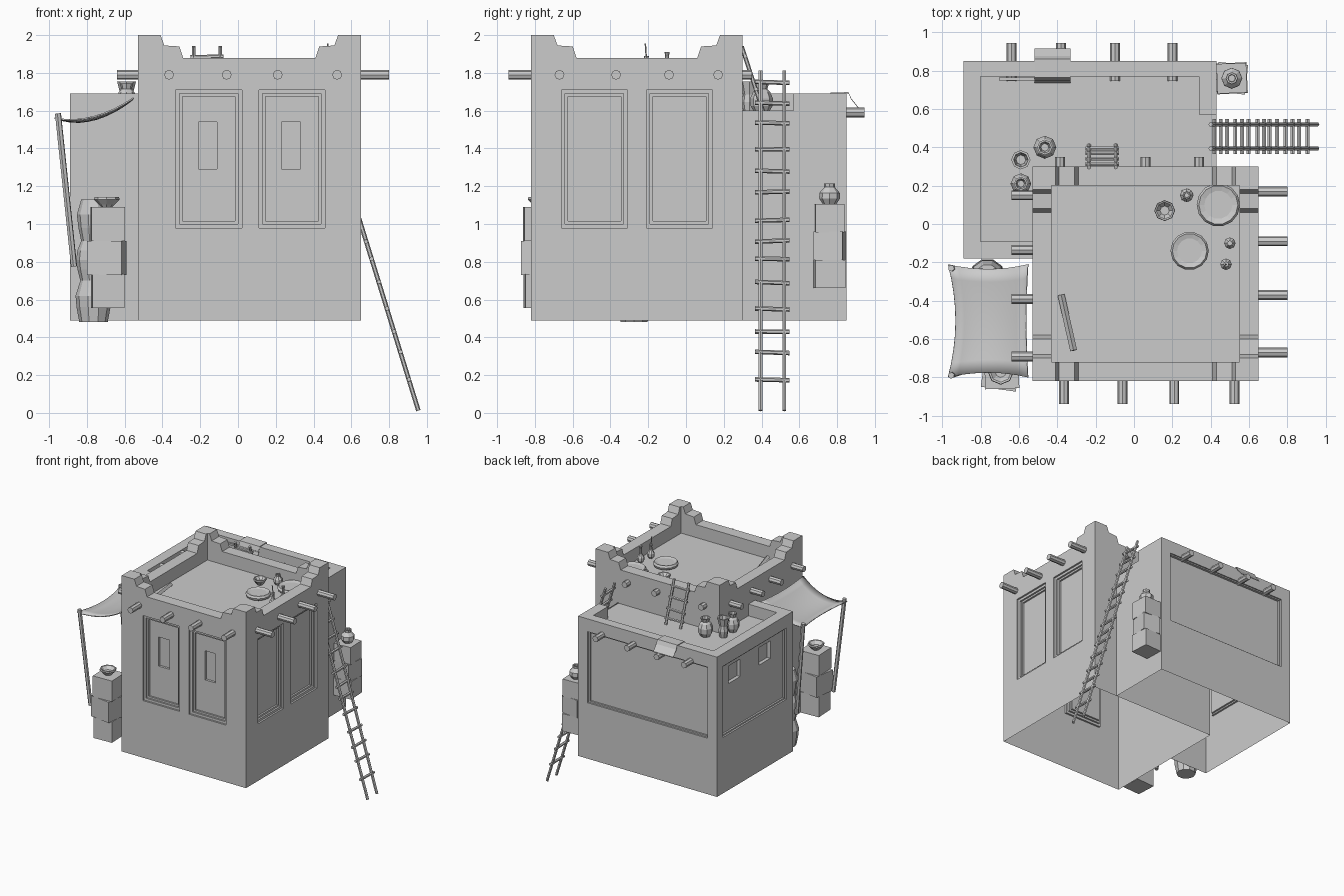
import bpy, bmesh, math, random
from mathutils import Vector, Matrix

if "Cube" in bpy.data.objects:
    bpy.data.objects.remove(bpy.data.objects["Cube"])

random.seed(4)


def finish(name, bm, recalc=True):
    bmesh.ops.remove_doubles(bm, verts=bm.verts, dist=1e-5)
    if recalc:
        bmesh.ops.recalc_face_normals(bm, faces=bm.faces)
    me = bpy.data.meshes.new(name)
    bm.to_mesh(me)
    bm.free()
    ob = bpy.data.objects.new(name, me)
    bpy.context.collection.objects.link(ob)
    return ob


def prism(name, pts, vec):
    """Polygon of 3D points extruded along vec."""
    bm = bmesh.new()
    a = [bm.verts.new(p) for p in pts]
    b = [bm.verts.new(Vector(p) + Vector(vec)) for p in pts]
    bm.faces.new(a)
    bm.faces.new(b[::-1])
    for i in range(len(a)):
        j = (i + 1) % len(a)
        bm.faces.new((a[i], b[i], b[j], a[j]))
    return finish(name, bm)


def box(name, loc, size, rot=0):
    bm = bmesh.new()
    m = Matrix.Translation(loc) @ Matrix.Rotation(math.radians(rot), 4, 'Z') @ Matrix.Diagonal((*size, 1))
    bmesh.ops.create_cube(bm, size=1, matrix=m)
    return finish(name, bm)


def pole(name, a, b, r, segs=8):
    a, b = Vector(a), Vector(b)
    bm = bmesh.new()
    m = Matrix.Translation((a + b) / 2) @ (b - a).to_track_quat('Z', 'Y').to_matrix().to_4x4()
    bmesh.ops.create_cone(bm, cap_ends=True, segments=segs, radius1=r, radius2=r,
                          depth=(b - a).length, matrix=m)
    return finish(name, bm)


def lathe(name, profile, loc, segs=8):
    bm = bmesh.new()
    rings = [[bm.verts.new((loc[0] + r * math.cos(2 * math.pi * i / segs),
                            loc[1] + r * math.sin(2 * math.pi * i / segs), loc[2] + z))
              for i in range(segs)] for r, z in profile]
    for p, q in zip(rings, rings[1:]):
        for i in range(segs):
            j = (i + 1) % segs
            bm.faces.new((p[i], p[j], q[j], q[i]))
    bm.faces.new(rings[0][::-1])
    bm.faces.new(rings[-1])
    return finish(name, bm)


def fill(bm, P, rect, d, holes):
    """Flat rectangle at depth d with recessed (rect, depth, inner holes) panels."""
    us = sorted({rect[0], rect[1], *[u for h in holes for u in h[0][:2]]})
    zs = sorted({rect[2], rect[3], *[z for h in holes for z in h[0][2:]]})
    for u0, u1 in zip(us, us[1:]):
        for z0, z1 in zip(zs, zs[1:]):
            cu, cz = (u0 + u1) / 2, (z0 + z1) / 2
            if any(h[0][0] < cu < h[0][1] and h[0][2] < cz < h[0][3] for h in holes):
                continue
            bm.faces.new([bm.verts.new(P(*c, d)) for c in ((u0, z0), (u1, z0), (u1, z1), (u0, z1))])
    for r, dd, inner in holes:
        c = [(r[0], r[2]), (r[1], r[2]), (r[1], r[3]), (r[0], r[3])]
        for p, q in zip(c, c[1:] + c[:1]):
            bm.faces.new([bm.verts.new(v) for v in (P(*p, d), P(*q, d), P(*q, d + dd), P(*p, d + dd))])
        fill(bm, P, r, d + dd, inner)


def wall(name, a, b, top, holes=()):
    a, b = Vector((*a, 0)), Vector((*b, 0))
    u = (b - a).normalized()
    n = u.cross(Vector((0, 0, 1)))
    bm = bmesh.new()
    fill(bm, lambda x, z, d: a + u * x - n * d + Vector((0, 0, z)), (0, (b - a).length, .49, top), 0, list(holes))
    return finish(name, bm, False)


def framed(u0, u1, z0, z1, inner=(), steps=(.02, .015)):
    """Panel with stepped frame."""
    if not steps:
        return ((u0, u1, z0, z1), .015, list(inner))
    s = steps[0]
    return ((u0, u1, z0, z1), .015, [framed(u0 + s, u1 - s, z0 + s, z1 - s, inner, steps[1:])])


# Tower walls with stepped window recesses
X0, X1, Y0, Y1 = -.53, .65, -.82, .30
wall("tower_front_wall", (X0, Y0), (X1, Y0), 1.76,
     [framed(u, u + .35, .98, 1.71, [((u + .12, u + .22, 1.29, 1.54), .02, [])]) for u in (.20, .64)])
wall("tower_right_wall", (X1, Y0), (X1, Y1), 1.76, [framed(u, u + .35, .98, 1.71) for u in (.16, .61)])
wall("tower_back_wall", (X1, Y1), (X0, Y1), 1.76)
wall("tower_left_wall", (X0, Y1), (X0, Y0), 1.76)
box("tower_roof", (.06, -.26, 1.755), (1.17, 1.11, .03))

# Stepped parapet, one profile per side
def stepped(w):
    left = [(0, 1.76), (0, 2.0), (.12, 2.0), (.14, 1.945), (.22, 1.94), (.24, 1.88)]
    return left + [(w - u, z) for u, z in left[::-1]]

for nm, y in (("front", Y0), ("back", Y1 - .1)):
    prism("parapet_" + nm, [(X0 + u, y, z) for u, z in stepped(X1 - X0)], (0, .1, 0))
for nm, x in (("left", X0), ("right", X1 - .1)):
    prism("parapet_" + nm, [(x, Y0 + u, z) for u, z in stepped(Y1 - Y0)], (.1, 0, 0))

# Lower rear house
wall("house_right_wall", (.43, .30), (.43, .85), 1.60)
wall("house_back_wall", (.43, .85), (-.89, .85), 1.60, [framed(.09, 1.23, .97, 1.585, (), (.012,))])
wall("house_left_wall", (-.89, .85), (-.89, -.18), 1.60,
     [framed(.08, .94, .97, 1.585, [((u, u + .155, 1.38, 1.53), .03, []) for u in (.20, .61)], (.012,))])
wall("house_front_wall", (-.89, -.18), (-.53, -.18), 1.60)
prism("house_roof", [(-.88, -.17, 1.57), (-.53, -.17, 1.57), (-.53, .30, 1.57), (.43, .30, 1.57),
                     (.43, .84, 1.57), (-.88, .84, 1.57)], (0, 0, .02))
prism("house_parapet", [(x, y, 1.58) for x, y in (
    (.43, .57), (.43, .85), (-.89, .85), (-.89, -.18), (-.53, -.18),
    (-.53, -.09), (-.80, -.09), (-.80, .77), (.34, .77), (.34, .57))], (0, 0, .11))

# Projecting roof beams
for x in (-.365, -.06, .21, .525):
    pole("front_beam", (x, -.94, 1.79), (x, -.74, 1.79), .026)
for y in (.17, -.09, -.37, -.67):
    pole("right_beam", (.80, y, 1.79), (.57, y, 1.79), .026)
for y in (.15, -.135, -.39, -.69):
    pole("left_beam", (-.64, y, 1.79), (-.45, y, 1.79), .026)
for x in (-.385, .06, .34):
    pole("back_beam", (x, .35, 1.79), (x, .22, 1.79), .026)
for x in (-.64, -.38, -.10, .20):
    pole("house_beam", (x, .945, 1.59), (x, .745, 1.59), .026)


# Ladders
def ladder(name, lo, hi, w, rungs, r, over):
    lo, hi, w = Vector(lo), Vector(hi), Vector(w)
    for s in (-1, 1):
        pole(name + "_rail", lo + w * s, hi + w * s, r, 6)
    for z in rungs:
        c = lo.lerp(hi, (z - lo.z) / (hi.z - lo.z))
        tilt = Vector((0, 0, random.uniform(-.004, .004)))
        pole(name + "_rung", c - w * over - tilt, c + w * over + tilt, r, 6)

ladder("long_ladder", (.955, .457, .012), (.40, .457, 1.81), (0, .063, 0),
       (.175, .32, .43, .55, .69, .815, .91, 1.02, 1.17, 1.28, 1.395, 1.535, 1.64, 1.75), .012, 1.45)
ladder("short_ladder", (-.165, .41, 1.59), (-.165, .295, 1.94), (.07, 0, 0),
       (1.64, 1.71, 1.80, 1.885), .011, 1.25)

# Crate stacks
for z, s, r, dx in ((.645, .17, 3, 0), (.82, .185, -8, -.005), (1.0, .178, 2, 0)):
    box("left_crate", (-.69 + dx, -.77, z), (s, s, .178), r)
for z, s, r in ((.735, .16, 3), (.885, .155, -6), (1.03, .155, 2)):
    box("right_crate", (.51, .76, z), (s, s, .15), r)
BOWL = [(.03, 0), (.04, .012), (.068, .04), (.065, .052), (.055, .05), (.03, .025)]
VASE = [(.035, 0), (.055, .03), (.054, .06), (.028, .09), (.03, .11), (.02, .11), (.018, .09)]
lathe("crate_bowl", BOWL, (-.695, -.77, 1.09))
lathe("crate_vase", VASE, (.51, .76, 1.105))

# Stack of tall pots beside the house
lathe("tall_pots", [(.075, .48), (.09, .56), (.095, .62), (.07, .70), (.085, .76), (.092, .81),
                    (.085, .86), (.065, .91), (.08, .98), (.088, 1.05), (.065, 1.13)], (-.765, -.275, 0), 10)

# Awning with sag and two leaning posts
bm = bmesh.new()
N = 8
g = [[None] * (N + 1) for _ in range(N + 1)]
for i in range(N + 1):
    for j in range(N + 1):
        u, v = i / N, j / N
        bu, bv = 4 * u * (1 - u), 4 * v * (1 - v)
        x = -.97 + .415 * u + (.04 * (1 - u) - .01 * u) * bv
        y = -.80 + .59 * v + .025 * bu * (1 - 2 * v)
        g[i][j] = bm.verts.new((x, y, 1.565 + .105 * u ** 1.5 - .03 * bu - .012 * bv))
for i in range(N):
    for j in range(N):
        bm.faces.new((g[i][j], g[i + 1][j], g[i + 1][j + 1], g[i][j + 1]))
awning = finish("awning", bm)
sol = awning.modifiers.new("thickness", 'SOLIDIFY')
sol.thickness = .008
for p in awning.data.polygons:
    p.use_smooth = True
for y, yl in ((-.79, -.76), (-.23, -.26)):
    pole("awning_post", (-.953, y, 1.585), (-.868, yl, .775), .017, 6)

# Cloth over the back parapet
edge = [(.735, 1.60), (.765, 1.696), (.86, 1.698), (.875, 1.665), (.915, 1.615)]
prism("draped_cloth", [(-.52, y, z) for y, z in edge] + [(-.52, y, z - .006) for y, z in edge[::-1]], (.19, 0, 0))
box("cloth_pole", (-.52, .757, 1.65), (.37, .015, .015))

# Pots on the house roof
JAR = [(.035, 0), (.058, .04), (.06, .08), (.045, .115), (.03, .13), (.04, .16), (.03, .16), (.02, .13)]
lathe("roof_jar", JAR, (-.465, .40, 1.585))
lathe("roof_jar", [(r * .9, z) for r, z in JAR], (-.59, .21, 1.585))
lathe("roof_tall_pot", [(.03, 0), (.04, .06), (.033, .10), (.05, .17), (.038, .17), (.025, .10)], (-.59, .335, 1.585))

# Baskets, bowls, gourds and a plank on the tower roof
BASKET = [(.6, 0), (.95, .018), (1, .035), (.9, .052), (.65, .045)]
for x, y, r in ((.44, .10, .113), (.29, -.14, .10)):
    lathe("basket", [(a * r, z) for a, z in BASKET], (x, y, 1.77), 14)
lathe("roof_bowl", [(r * .8, z) for r, z in BOWL], (.16, .07, 1.77))
lathe("small_pot", [(r * .65, z * .8) for r, z in VASE], (.275, .15, 1.77))
for x, y, h in ((.50, -.10, .14), (.48, -.21, .12)):
    lathe("gourd", [(.015, 0), (.03, .02), (.03, .045), (.012, .075), (.01, h - .02), (.014, h)], (x, y, 1.77))
pole("gourd_stem", (.48, -.21, 1.88), (.475, -.215, 1.955), .004, 5)
pole("roof_plank", (-.38, -.37, 1.79), (-.315, -.66, 1.82), .018, 4)
